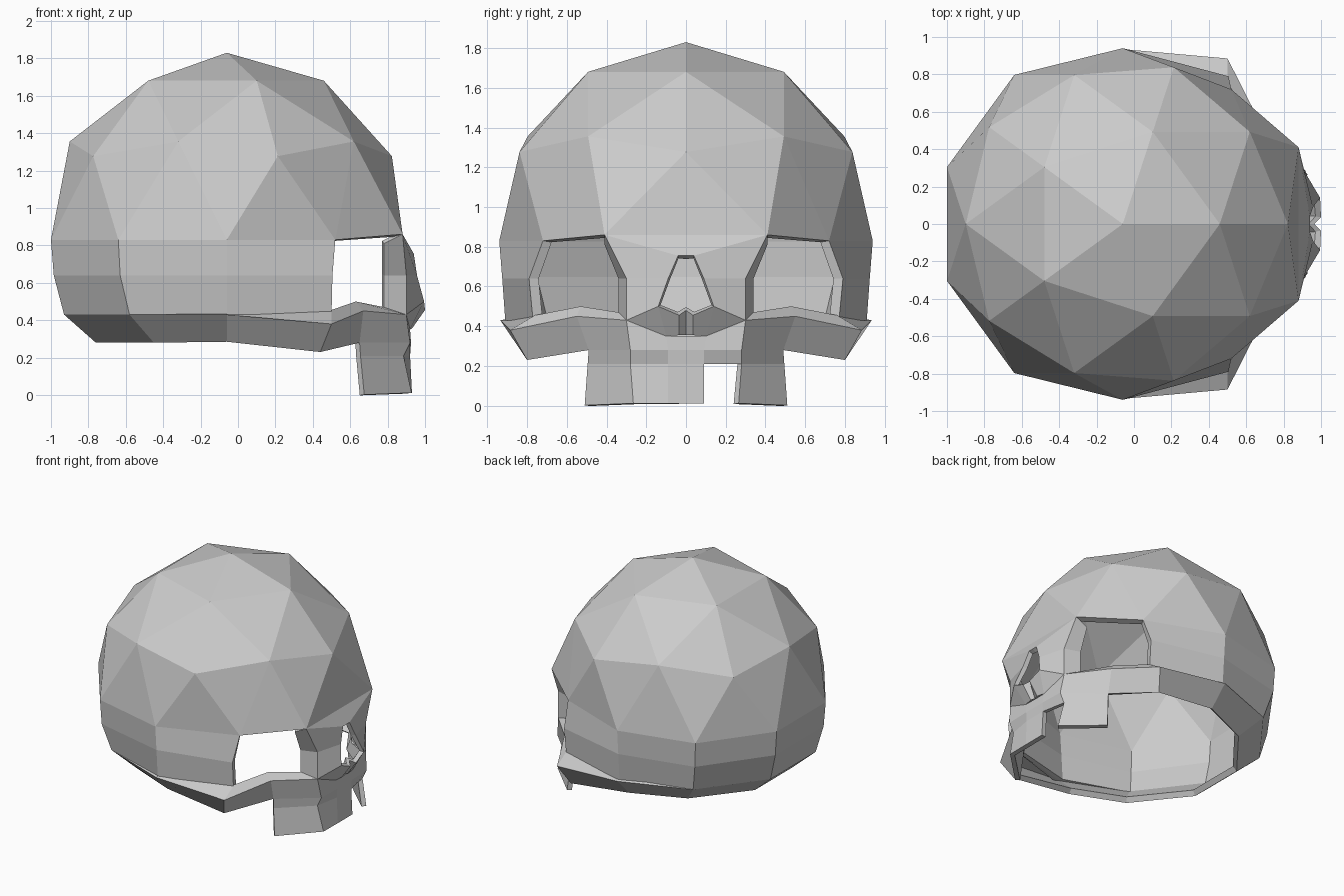
import bpy, bmesh
from mathutils import Vector

if "Cube" in bpy.data.objects:
    bpy.data.objects.remove(bpy.data.objects["Cube"])

CENTRE = Vector((0, 0, 0.8))


def face(bm, pts, sides=(1, -1)):
    """Add one polygon on the chosen sides of the y = 0 plane."""
    for s in sides:
        bm.faces.new([bm.verts.new((x, s * y, z)) for x, y, z in pts])


def strip(bm, top, bottom, sides=(1, -1)):
    """Bridge two rows of points with quads."""
    for i in range(len(top) - 1):
        face(bm, [top[i], top[i + 1], bottom[i + 1], bottom[i]], sides)


def mid(row, i):
    return (row[i][0], 0, row[i][2])


def finish(name, bm, thickness):
    bmesh.ops.remove_doubles(bm, verts=bm.verts, dist=0.004)
    bmesh.ops.dissolve_degenerate(bm, edges=bm.edges, dist=0.001)
    bmesh.ops.recalc_face_normals(bm, faces=bm.faces)
    out = sum(f.normal.dot(f.calc_center_median() - CENTRE) * f.calc_area() for f in bm.faces)
    if out < 0:
        bmesh.ops.reverse_faces(bm, faces=bm.faces)
    me = bpy.data.meshes.new(name)
    bm.to_mesh(me)
    bm.free()
    ob = bpy.data.objects.new(name, me)
    bpy.context.collection.objects.link(ob)
    mod = ob.modifiers.new("Shell", 'SOLIDIFY')
    mod.thickness = thickness
    mod.offset = -1
    return ob


# Cranium: upper half of an icosphere, with the brow corners pulled into shape
bm = bmesh.new()
bmesh.ops.create_icosphere(bm, subdivisions=2, radius=1)
bmesh.ops.delete(bm, geom=[v for v in bm.verts if v.co.z < -0.05], context='VERTS')
for v in bm.verts:
    x, y, z = v.co
    s = 1 if y > 0 else -1
    v.co = (-0.06 + 0.987 * x, 0.985 * y, 0.83 + z)
    if abs(z) < 0.05:
        if abs(y) > 0.95:
            v.co.y = s * 0.94
        elif x > 0.9:
            v.co = (0.88, s * 0.41, 0.86)
        elif x > 0.4:
            v.co = (0.52, s * 0.72, 0.83)

# Side walls down to the base of the skull
r0 = [(-1, .304, .83), (-.64, .797, .83), (-.06, .94, .83), (.52, .72, .83)]
r1 = [(-.985, .30, .64), (-.63, .79, .64), (-.06, .925, .64), (.505, .79, .64)]
r2 = [(-.93, .28, .43), (-.58, .74, .43), (-.06, .91, .43), (.5, .77, .43)]
for a, b in ((r0, r1), (r1, r2)):
    strip(bm, [mid(a, 0)] + a, [mid(b, 0)] + b)
finish("cranium", bm, 0.05)

# Lower band, sweeping forward into the cheekbones and the upper jaw
top = [(-.93, .28, .43), (-.58, .74, .43), (-.06, .935, .43), (.5, .885, .38),
       (.67, .55, .45), (.9, .3, .43), (.92, .1, .35)]
low = [(-.76, .23, .28), (-.45, .62, .28), (-.06, .79, .285), (.44, .80, .23),
       (.65, .49, .28), (.92, .28, .28), (.925, .09, .28)]
ledge = [(-.06, .90, .43), (.5, .76, .455), (.63, .53, .50), (.78, .34, .47)]
bm = bmesh.new()
strip(bm, [mid(top, 0)] + top + [mid(top, -1)], [mid(low, 0)] + low + [mid(low, -1)])
strip(bm, ledge, top[2:6])
finish("cheek_band", bm, 0.045)

# Upper jaw and teeth, with one gap on the +y side
gum = [(.655, .495, .21), (.885, .28, .21), (.92, .09, .21)]
tips = [(.675, .51, .002), (.928, .265, .012), (.93, .09, .012)]
bm = bmesh.new()
strip(bm, low[4:] + [mid(low, -1)], gum + [mid(gum, -1)])
strip(bm, gum[:2], tips[:2])
strip(bm, gum[1:], tips[1:], (-1,))
strip(bm, [gum[2], mid(gum, -1)], [tips[2], mid(tips, -1)])
finish("upper_jaw", bm, 0.035)

# Nose bridge, nasal opening rim and inner eye socket walls
orbit = [(.88, .41, .86), (.9, .3, .64), (.9, .3, .43)]
inner = [(.78, .41, .81), (.78, .34, .64), (.78, .34, .47)]
rim = [(.94, .04, .755), (.957, .09, .64), (.995, .14, .5)]
bm = bmesh.new()
strip(bm, orbit, rim)
strip(bm, inner, orbit)
face(bm, [orbit[0], (.88, 0, .86), rim[0]])
face(bm, [(.88, 0, .86), rim[0], mid(rim, 0)])

# Nasal floor and spine
spine_top, spine_low = (1.0, .035, .455), (.93, .035, .355)
face(bm, [orbit[2], rim[2], (.92, .1, .35)])
face(bm, [rim[2], spine_top, spine_low, (.92, .1, .35)])
face(bm, [spine_top, (.965, 0, .48), (.92, 0, .355), spine_low])
finish("nose", bm, 0.035)
